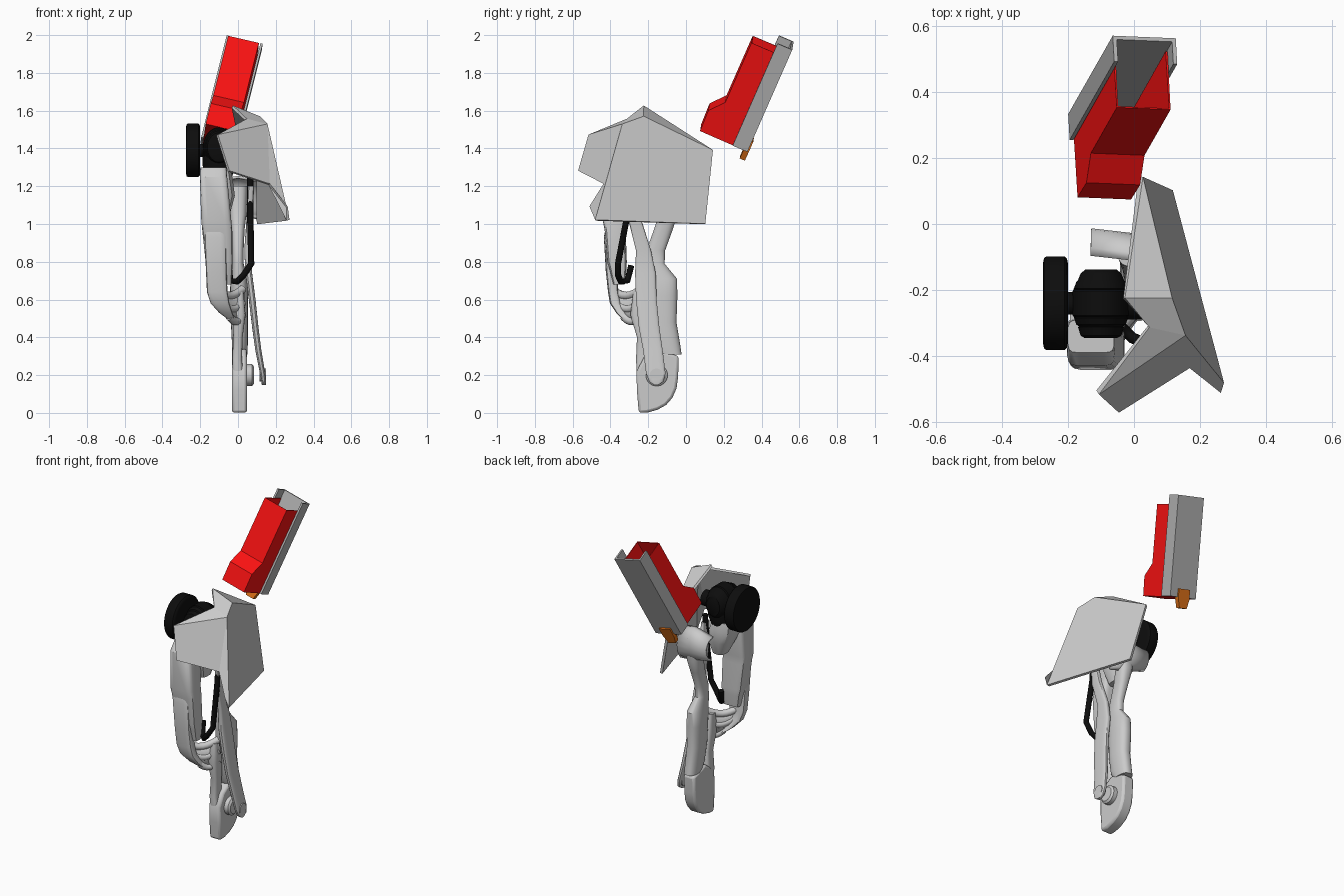
import bpy, bmesh, math
from mathutils import Vector


def mat(name, rgb):
    m = bpy.data.materials.new(name)
    m.diffuse_color = (*rgb, 1)
    return m


RED = mat("red", (0.95, 0.006, 0.006))
BLACK = mat("black", (0.004, 0.004, 0.004))
ORANGE = mat("orange", (0.75, 0.17, 0.01))
GREY = mat("mid_grey", (0.45, 0.45, 0.45))


def build(name, verts, faces, material=None, thick=0, smooth=False, bevel=0):
    bm = bmesh.new()
    vs = [bm.verts.new(v) for v in verts]
    for f in faces:
        bm.faces.new([vs[i] for i in f])
    bmesh.ops.recalc_face_normals(bm, faces=bm.faces)
    me = bpy.data.meshes.new(name)
    bm.to_mesh(me)
    bm.free()
    ob = bpy.data.objects.new(name, me)
    bpy.context.collection.objects.link(ob)
    if material:
        me.materials.append(material)
    if thick:
        s = ob.modifiers.new("thickness", "SOLIDIFY")
        s.thickness, s.offset = thick, 0
    if bevel:
        b = ob.modifiers.new("bevel", "BEVEL")
        b.width, b.segments = bevel, 2
    if smooth:
        bpy.ops.object.select_all(action="DESELECT")
        ob.select_set(True)
        bpy.context.view_layer.objects.active = ob
        bpy.ops.object.shade_smooth_by_angle(angle=math.radians(35))
    return ob


def prism(name, base, shift, **kw):
    """Closed polygon pushed along a vector."""
    n = len(base)
    verts = [Vector(p) for p in base] + [Vector(p) + Vector(shift) for p in base]
    faces = [list(range(n)), list(range(n, 2 * n))]
    faces += [[i, (i + 1) % n, n + (i + 1) % n, n + i] for i in range(n)]
    return build(name, verts, faces, **kw)


def loft(name, secs, axis="z", n=24, power=1.0, **kw):
    """Rings (centre x, y, z, half width, half depth); power < 1 squares them off."""
    verts, faces = [], []
    for cx, cy, cz, a, b in secs:
        for i in range(n):
            t = 2 * math.pi * (i + 0.5) / n
            c, s = math.cos(t), math.sin(t)
            p = a * math.copysign(abs(c) ** power, c)
            q = b * math.copysign(abs(s) ** power, s)
            off = {"z": (p, q, 0), "x": (0, p, q), "y": (p, 0, q)}[axis]
            verts.append(Vector((cx, cy, cz)) + Vector(off))
    for k in range(len(secs) - 1):
        for i in range(n):
            j = (i + 1) % n
            faces.append([k * n + i, k * n + j, k * n + n + j, k * n + n + i])
    faces += [list(range(n)), list(range(len(verts) - n, len(verts)))]
    return build(name, verts, faces, smooth=True, **kw)


def tube(name, pts, r, material=None):
    cu = bpy.data.curves.new(name, "CURVE")
    cu.dimensions, cu.bevel_depth, cu.bevel_resolution = "3D", r, 3
    cu.use_fill_caps = True
    sp = cu.splines.new("POLY")
    sp.points.add(len(pts) - 1)
    for q, p in zip(sp.points, pts):
        q.co = (*p, 1)
    ob = bpy.data.objects.new(name, cu)
    bpy.context.collection.objects.link(ob)
    if material:
        cu.materials.append(material)
    return ob


# Faceted side shield
shield = [(0.02, 0.14, 1.39), (0.11, 0.10, 1.0), (0.265, -0.48, 1.02),
          (0.15, -0.335, 1.525), (0.11, -0.225, 1.565), (-0.03, -0.225, 1.62),
          (0.045, -0.31, 1.55), (-0.11, -0.51, 1.47), (-0.05, -0.565, 1.28),
          (0.165, -0.43, 1.21), (0.26, -0.505, 1.09)]
build("side_shield", shield,
      [(0, 1, 2, 3, 4), (0, 4, 5), (4, 3, 6, 5), (3, 7, 6), (3, 9, 8, 7), (3, 2, 10, 9)],
      thick=0.016)

# Tilted red casing: local width w, distance down u, depth v
O = Vector((-0.05, 0.355, 1.995))
A = Vector((0.223, 0.392, 0.892)).normalized()
W = Vector((0.97, -0.04, -0.225)).normalized()
D = A.cross(W)


def loc(w, u, v):
    return O + W * w - A * u + D * v


prof = [(0, 0.19), (0, 0), (0.354, 0), (0.43, -0.065), (0.548, -0.062), (0.55, 0.19)]
n = len(prof)
build("red_casing", [loc(w, u, v) for w in (0, 0.163) for u, v in prof],
      [list(range(n)), list(range(n, 2 * n))] + [(i, i + 1, n + i + 1, n + i) for i in range(1, n - 1)],
      material=RED, thick=0.006)

# Grey channel behind the casing
chan = [(-0.016, 0.125), (-0.016, 0.21), (0.18, 0.21), (0.18, 0.125),
        (0.168, 0.125), (0.168, 0.198), (-0.004, 0.198), (-0.004, 0.125)]
prism("back_channel", [loc(w, -0.055, v) for w, v in chan], -A * 0.605, material=GREY)

# Orange tab under the channel
tab = [(0.04, 0.50), (0.125, 0.50), (0.125, 0.56), (0.11, 0.615), (0.055, 0.615), (0.04, 0.56)]
prism("orange_tab", [loc(w, u, 0.19) for w, u in tab], D * 0.03, material=ORANGE)

# Wheel, axle and banded joint
CY, CZ = -0.24, 1.39
loft("wheel", [(x, CY, CZ, r, r) for x, r in
               ((-0.275, 0.125), (-0.272, 0.138), (-0.265, 0.142), (-0.21, 0.142), (-0.203, 0.135), (-0.2, 0.12))],
     "x", 40, material=BLACK)
loft("axle", [(x, CY, CZ, r, r) for x, r in ((-0.21, 0.035), (-0.185, 0.035), (-0.18, 0.05), (0.03, 0.05))],
     "x", material=BLACK)
band = [(-0.345, 0.05), (-0.338, 0.062), (-0.312, 0.07), (-0.31, 0.066), (-0.305, 0.075), (-0.285, 0.082),
        (-0.282, 0.077), (-0.277, 0.086), (-0.203, 0.086), (-0.198, 0.077), (-0.195, 0.082),
        (-0.175, 0.075), (-0.17, 0.07), (-0.15, 0.062), (-0.138, 0.048)]
loft("joint_barrel", [(-0.1, y, 1.405, r, r * 1.25) for y, r in band], "y", 32, material=BLACK)
loft("joint_post", [(-0.1, CY, z, r, r) for z, r in
                    ((1.22, 0.06), (1.28, 0.078), (1.31, 0.088), (1.36, 0.088))], material=BLACK)

# Joint socket and front thigh
loft("joint_socket", [(-0.08, -0.25, 1.06, 0.04, 0.05), (-0.09, -0.25, 1.15, 0.075, 0.085),
                      (-0.11, -0.26, 1.23, 0.085, 0.1), (-0.115, -0.26, 1.29, 0.08, 0.09)], n=12, power=0.7)
loft("front_thigh", [(-0.13, -0.34, 1.30, 0.07, 0.05), (-0.13, -0.355, 1.25, 0.073, 0.075),
                     (-0.115, -0.38, 1.02, 0.08, 0.062), (-0.11, -0.375, 0.97, 0.08, 0.056),
                     (-0.1, -0.365, 0.80, 0.072, 0.052), (-0.095, -0.36, 0.76, 0.065, 0.045),
                     (-0.09, -0.355, 0.68, 0.055, 0.03)], n=16, power=0.35)
# Curved guard over the lower thigh
loft("thigh_guard", [(-0.125, -0.40, 0.97, 0.052, 0.028), (-0.12, -0.405, 0.93, 0.058, 0.03),
                     (-0.115, -0.395, 0.75, 0.055, 0.03), (-0.11, -0.385, 0.64, 0.055, 0.028),
                     (-0.095, -0.375, 0.58, 0.05, 0.028), (-0.065, -0.345, 0.53, 0.035, 0.025),
                     (-0.04, -0.32, 0.50, 0.02, 0.02)], n=16, power=0.45)

# Sweeping bands joining the guard to the shin, with a web between them
rows = []
for i, (z, y0, x0) in enumerate(((0.645, -0.385, -0.11), (0.575, -0.365, -0.085), (0.51, -0.33, -0.045))):
    pts = []
    for k in range(9):
        t = k / 8
        pts.append((x0 + (0.025 - x0) * t, y0 + (-0.235 - y0) * t, z - 0.03 * math.sin(math.pi * t) + 0.01 * t))
    rows += pts
    tube("link_band_%d" % (i + 1), pts, 0.022)
build("link_web", rows, [(r * 9 + k, r * 9 + k + 1, r * 9 + k + 10, r * 9 + k + 9)
                         for r in range(2) for k in range(8)], thick=0.024, smooth=True)

# Front shin
loft("front_shin", [(0.0, -0.25, 0.64, 0.03, 0.03), (0.005, -0.25, 0.52, 0.035, 0.045),
                    (0.0, -0.225, 0.40, 0.025, 0.035), (-0.005, -0.225, 0.28, 0.026, 0.04),
                    (0.0, -0.22, 0.2, 0.03, 0.04)], n=16, power=0.6)

# Rear leg with narrow neck and wide sleeve
loft("rear_leg", [(0.0, -0.085, 1.20, 0.05, 0.045), (0.0, -0.095, 1.05, 0.045, 0.05),
                  (0.0, -0.12, 0.97, 0.035, 0.05), (0.0, -0.16, 0.86, 0.03, 0.05),
                  (0.0, -0.165, 0.79, 0.03, 0.052), (0.005, -0.13, 0.71, 0.045, 0.083),
                  (0.005, -0.125, 0.62, 0.048, 0.08), (0.007, -0.125, 0.48, 0.045, 0.075),
                  (0.01, -0.105, 0.36, 0.042, 0.075), (0.01, -0.085, 0.31, 0.04, 0.062)], n=24, power=0.8)

# Curved cap across the top of the rear leg
cap = [(math.cos(a), math.sin(a)) for a in [math.radians(-80 + 20 * k) for k in range(10)]]
m = len(cap)
build("rear_cap",
      [(x, y0 + p * 0.065, z0 + q * h) for x, y0, z0, h in
       ((-0.13, -0.085, 1.155, 0.07), (0.0, -0.1, 1.15, 0.1), (0.1, -0.12, 1.13, 0.1)) for p, q in cap],
      [(r * m + i, r * m + i + 1, r * m + m + i + 1, r * m + m + i) for r in range(2) for i in range(m - 1)],
      thick=0.014, smooth=True)

# Foot blade
foot = [(-0.25, 0.0), (-0.20, 0.003), (-0.15, 0.017), (-0.105, 0.042), (-0.072, 0.08), (-0.05, 0.13),
        (-0.042, 0.19), (-0.038, 0.30), (-0.1, 0.32), (-0.16, 0.34), (-0.22, 0.30), (-0.262, 0.22), (-0.26, 0.12)]
prism("foot", [(-0.032, y, z) for y, z in foot], (0.08, 0, 0), bevel=0.014, smooth=True)
loft("ankle_disc", [(x, -0.155, 0.2, r, r) for x, r in ((0.04, 0.058), (0.075, 0.058), (0.085, 0.045))], "x")

# Outer strap ending in a round eye
loft("outer_strap", [(0.07, -0.30, 1.2, 0.016, 0.03), (0.06, -0.27, 1.02, 0.016, 0.035),
                     (0.05, -0.225, 0.86, 0.017, 0.04), (0.057, -0.215, 0.74, 0.018, 0.055),
                     (0.075, -0.21, 0.6, 0.018, 0.055), (0.092, -0.195, 0.45, 0.017, 0.055),
                     (0.108, -0.175, 0.33, 0.016, 0.052), (0.13, -0.16, 0.21, 0.014, 0.052),
                     (0.136, -0.157, 0.165, 0.013, 0.038), (0.137, -0.157, 0.148, 0.011, 0.012)], n=16, power=0.5)
loft("strap_pin", [(x, -0.157, 0.2, 0.035, 0.035) for x in (0.115, 0.147)], "x")

# Black hose
tube("hose", [(0.065, -0.29, 1.25), (0.065, -0.31, 1.05), (0.07, -0.36, 0.79), (0.03, -0.36, 0.73),
              (-0.005, -0.345, 0.695), (-0.04, -0.31, 0.70), (-0.05, -0.29, 0.78)], 0.017, BLACK)
